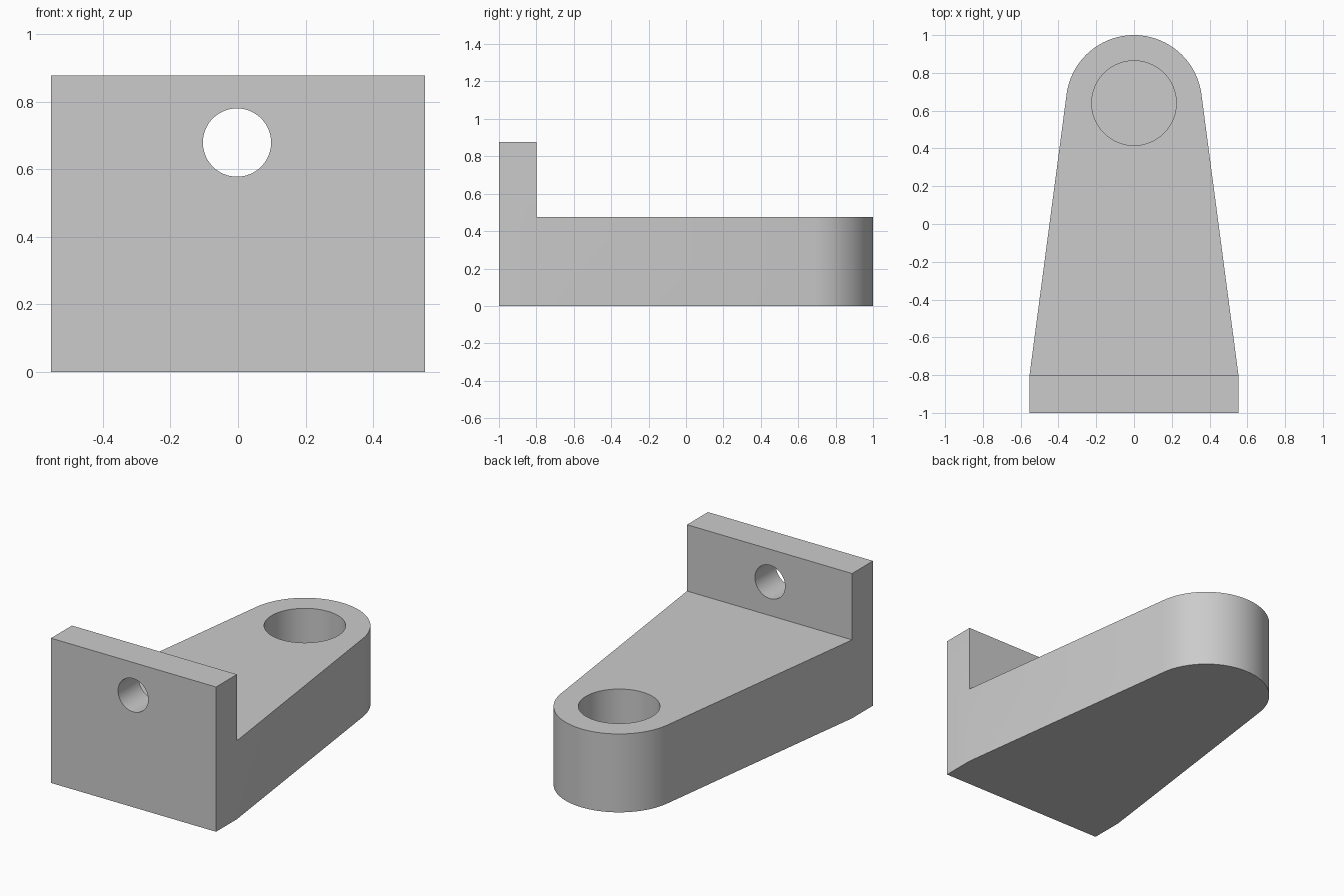
import bpy, bmesh, math
from mathutils import Vector

cube = bpy.data.objects.get("Cube")
if cube:
    bpy.data.objects.remove(cube, do_unlink=True)

HALF_W, FRONT, STEP_Y = 0.553, -1.0, -0.8
ARM_H, PLATE_H = 0.475, 0.877
TIP_R, TIP_Y = 0.36, 0.64

grey = bpy.data.materials.new("plain grey")
grey.use_nodes = True
colour = (0.6, 0.6, 0.6, 1)
grey.diffuse_color = colour
grey.node_tree.nodes["Principled BSDF"].inputs["Base Color"].default_value = colour


def add_prism(name, outline, bottom, top):
    """Extrude an xy outline straight up."""
    bm = bmesh.new()
    face = bm.faces.new([bm.verts.new((x, y, bottom)) for x, y in outline])
    new = bmesh.ops.extrude_face_region(bm, geom=[face])["geom"]
    verts = [v for v in new if isinstance(v, bmesh.types.BMVert)]
    bmesh.ops.translate(bm, verts=verts, vec=(0, 0, top - bottom))
    bmesh.ops.recalc_face_normals(bm, faces=bm.faces)
    mesh = bpy.data.meshes.new(name)
    bm.to_mesh(mesh)
    bm.free()
    mesh.materials.append(grey)
    obj = bpy.data.objects.new(name, mesh)
    bpy.context.collection.objects.link(obj)
    return obj


def circle(radius, cx, cy, count=64):
    return [(cx + radius * math.cos(math.tau * i / count),
             cy + radius * math.sin(math.tau * i / count)) for i in range(count)]


def cut(target, cutter):
    cutter.hide_render = True
    mod = target.modifiers.new(cutter.name, "BOOLEAN")
    mod.operation, mod.solver, mod.object = "DIFFERENCE", "EXACT", cutter
    bpy.context.view_layer.objects.active = target
    bpy.ops.object.modifier_apply(modifier=mod.name)
    bpy.data.objects.remove(cutter, do_unlink=True)


# Tapered outline whose sides run tangent into the round tip
side = Vector((HALF_W, STEP_Y - TIP_Y))
start = math.atan2(side.y, side.x) + math.acos(TIP_R / side.length)
steps = 48
arc = []
for i in range(steps + 1):
    a = start + (math.pi - 2 * start) * i / steps
    arc.append((TIP_R * math.cos(a), TIP_Y + TIP_R * math.sin(a)))
outline = [(-HALF_W, STEP_Y), (-HALF_W, FRONT), (HALF_W, FRONT), (HALF_W, STEP_Y)] + arc
bracket = add_prism("bracket", outline, 0, PLATE_H)

# Lower the arm behind the upright plate
cut(bracket, add_prism("step_cutter",
    [(-1, STEP_Y), (1, STEP_Y), (1, 1.2), (-1, 1.2)], ARM_H, 1.2))

# Blind socket in the round end
cut(bracket, add_prism("socket_cutter", circle(0.224, 0, TIP_Y), 0.1, 0.7))

# Through hole in the plate
bolt = add_prism("bolt_hole_cutter", circle(0.101, 0, 0), -0.3, 0.3)
bolt.rotation_euler.x = math.pi / 2
bolt.location = (-0.003, -0.9, 0.679)
bpy.context.view_layer.update()
cut(bracket, bolt)

# Smooth the round walls, keep the edges sharp
for obj in bpy.context.selected_objects:
    obj.select_set(False)
bracket.select_set(True)
bpy.context.view_layer.objects.active = bracket
bpy.ops.object.shade_smooth_by_angle(angle=math.radians(30))
